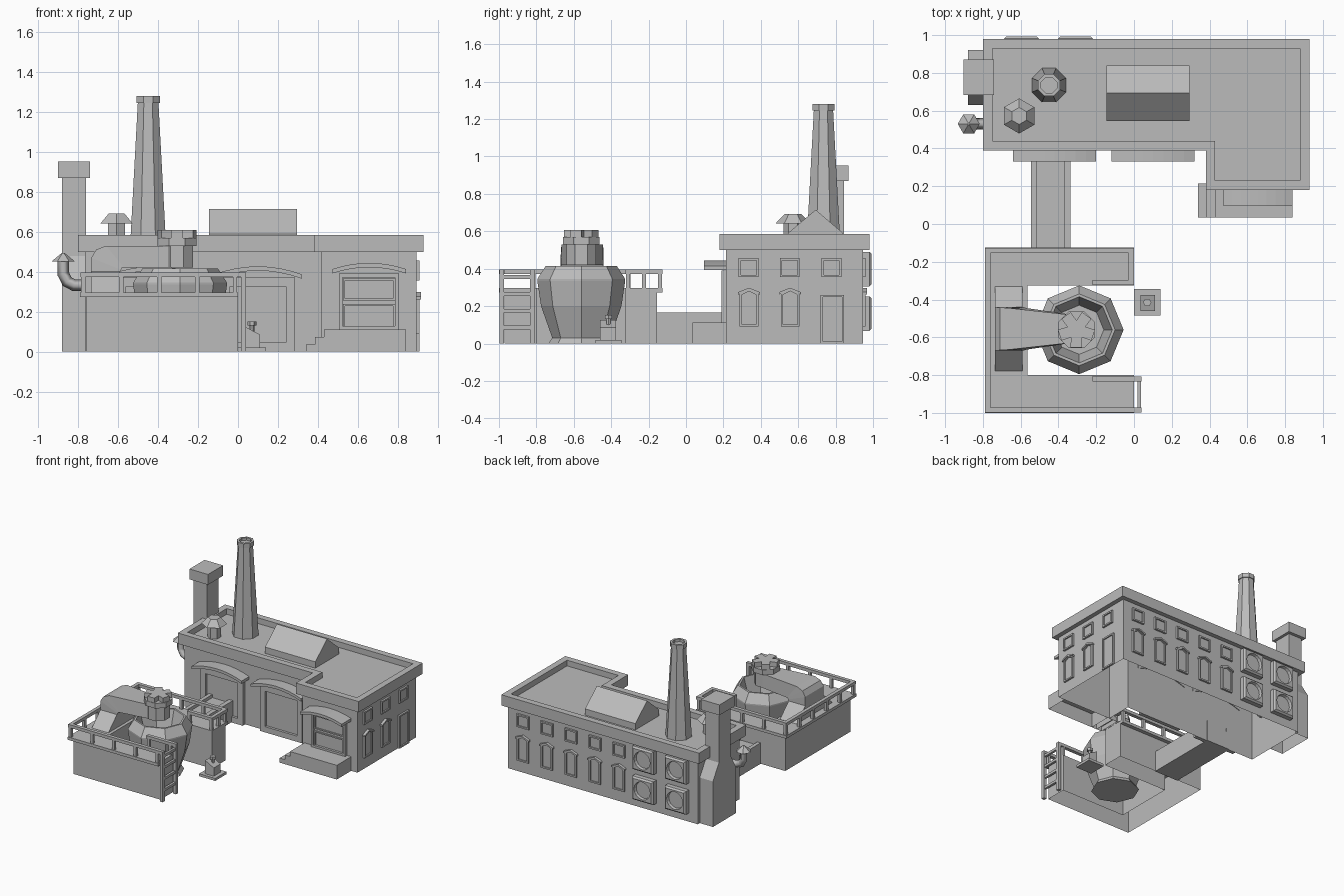
import bpy, bmesh
from math import sin, cos, pi

if "Cube" in bpy.data.objects:
    bpy.data.objects.remove(bpy.data.objects["Cube"])

GREY = (0.5, 0.5, 0.5, 1)
mat = bpy.data.materials.new("plain grey")
mat.use_nodes = True
mat.diffuse_color = GREY
mat.node_tree.nodes["Principled BSDF"].inputs["Base Color"].default_value = GREY


def loft(name, rings, start=False, end=True):
    """Skin a stack of equal point rings, optionally capping either end."""
    bm = bmesh.new()
    rows = [[bm.verts.new(p) for p in ring] for ring in rings]
    for a, b in zip(rows, rows[1:]):
        for i in range(len(a)):
            j = (i + 1) % len(a)
            bm.faces.new((a[i], a[j], b[j], b[i]))
    if start:
        bm.faces.new(rows[0][::-1])
    if end:
        bm.faces.new(rows[-1])
    bmesh.ops.recalc_face_normals(bm, faces=bm.faces)
    me = bpy.data.meshes.new(name)
    bm.to_mesh(me)
    bm.free()
    me.materials.append(mat)
    ob = bpy.data.objects.new(name, me)
    bpy.context.collection.objects.link(ob)
    return ob


def rect(x0, x1, y0, y1):
    return [(x0, y0), (x1, y0), (x1, y1), (x0, y1)]


def at(outline, z):
    return [(x, y, z) for x, y in outline]


def box(name, x0, x1, y0, y1, z0, z1, bottom=True):
    o = rect(x0, x1, y0, y1)
    return loft(name, [at(o, z0), at(o, z1)], bottom)


def ngon(n, r, cx=0, cy=0, turn=0.0):
    return [(cx + r * cos(2 * pi * (i + turn) / n), cy + r * sin(2 * pi * (i + turn) / n))
            for i in range(n)]


def turned(name, n, cx, cy, profile, turn=0.0, bottom=False):
    return loft(name, [at(ngon(n, r, cx, cy, turn), z) for r, z in profile], bottom)


# Wall mappings: along the wall, height, outward distance
def east(u, v, w): return (0.895 + w, u, v)
def north(u, v, w): return (u, 0.945 + w, v)
def south(u, v, w): return (u, 0.425 - w, v)
def porch(u, v, w): return (u, 0.215 - w, v)


def shrink(outline, d):
    """Scale an outline toward its middle by a margin d on each side."""
    us, vs = zip(*outline)
    cu, cv = (min(us) + max(us)) / 2, (min(vs) + max(vs)) / 2
    fu, fv = 1 - 2 * d / (max(us) - min(us)), 1 - 2 * d / (max(vs) - min(vs))
    return [(cu + (u - cu) * fu, cv + (v - cv) * fv) for u, v in outline]


def panel(name, wall, outline, depth=0.015, rim=0.012, sunk=0.01):
    inner = shrink(outline, rim)
    steps = [(outline, 0), (outline, depth), (inner, depth), (inner, depth - sunk)]
    return loft(name, [[wall(u, v, w) for u, v in o] for o, w in steps])


def small_window(wall, u):
    panel("upper_window", wall, rect(u - 0.053, u + 0.053, 0.355, 0.457))


def tall_window(wall, u, z0=0.09, half=0.05):
    arch = [(u - half, z0), (u + half, z0), (u + half, 0.27),
            (u, 0.292), (u - half, 0.27)]
    panel("tall_window", wall, arch)
    hood = [(u - half - 0.008, 0.262), (u, 0.285), (u + half + 0.008, 0.262),
            (u + half + 0.008, 0.275), (u, 0.298), (u - half - 0.008, 0.275)]
    loft("window_hood", [[wall(a, b, w) for a, b in hood] for w in (0, 0.022)])


# Main building: open underneath, with overhanging parapet and sunken roof
def plan(d):
    return [(-0.80 + d, 0.39 + d), (0.38 + d, 0.39 + d), (0.38 + d, 0.18 + d),
            (0.93 - d, 0.18 + d), (0.93 - d, 0.98 - d), (-0.80 + d, 0.98 - d)]


loft("main_building", [at(plan(d), z) for d, z in
     ((0.035, 0), (0.035, 0.5), (0, 0.5), (0, 0.585), (0.05, 0.585), (0.05, 0.54))])

# Windows and side door
for u in (0.335, 0.555, 0.778):
    small_window(east, u)
for u in (0.337, 0.557):
    tall_window(east, u)
panel("side_door", east, rect(0.72, 0.845, 0, 0.26))
for i in range(5):
    small_window(north, 0.76 - 0.21 * i)
    tall_window(north, 0.76 - 0.21 * i)

# Large square rear fans with round openings
for cu in (-0.595, -0.31):
    for cv in (0.16, 0.398):
        circle = ngon(16, 1)
        square = [(x / max(abs(x), abs(y)), y / max(abs(x), abs(y))) for x, y in circle]
        steps = [(square, 0.092, 0), (square, 0.092, 0.036), (square, 0.08, 0.048),
                 (circle, 0.07, 0.048), (circle, 0.066, 0.025)]
        loft("rear_fan", [[north(cu + x * s, cv + y * s, w) for x, y in o]
                          for o, s, w in steps])


# Arched canopies over the front doors
def canopy(cx, half, base, rise, front, back):
    n = 8
    arc = [(-1 + 2 * i / n, rise * (1 - (-1 + 2 * i / n) ** 2)) for i in range(n + 1)]
    o = [(cx + half * t, base + h) for t, h in arc]
    o += [(cx + half * t, base + h + 0.022) for t, h in reversed(arc)]
    loft("door_canopy", [[(x, y, z) for x, z in o] for y in (front, back)], True)


canopy(-0.42, 0.22, 0.365, 0.04, 0.33, 0.43)
canopy(0.10, 0.22, 0.365, 0.04, 0.33, 0.43)
canopy(0.657, 0.183, 0.392, 0.03, 0.095, 0.22)
for cx in (-0.42, 0.10):
    panel("garage_door", south, rect(cx - 0.185, cx + 0.185, 0, 0.37), 0.03, 0.045, 0.02)
panel("porch_door_frame", porch, rect(0.505, 0.805, 0.11, 0.39), 0.025, 0.018, 0.02)
panel("porch_door_upper", porch, rect(0.525, 0.785, 0.255, 0.365), 0.014, 0.01, 0.008)
panel("porch_door_lower", porch, rect(0.525, 0.785, 0.115, 0.238), 0.014, 0.01, 0.008)

# Porch platform and steps
box("porch_platform", 0.43, 0.84, 0.035, 0.215, 0, 0.112, False)
box("porch_step_high", 0.385, 0.43, 0.035, 0.215, 0, 0.073, False)
box("porch_step_low", 0.34, 0.385, 0.035, 0.215, 0, 0.036, False)

# Roof: round stack, gabled skylight, vent
turned("tall_stack", 8, -0.45, 0.735, [(0.097, 0.54), (0.056, 1.245), (0.063, 1.245),
       (0.063, 1.28), (0.045, 1.28), (0.045, 1.26)], 0.5)
gable = [(0.545, 0.54), (0.84, 0.54), (0.84, 0.59), (0.693, 0.715), (0.545, 0.59)]
loft("skylight", [[(x, y, z) for y, z in gable] for x in (-0.145, 0.295)], True)
turned("vent_stem", 6, -0.608, 0.572, [(0.05, 0.54), (0.05, 0.645)], 0.5)
turned("vent_cap", 6, -0.608, 0.572, [(0.093, 0.642), (0.045, 0.692)], 0.5, True)

# Square chimney with a shouldered base
steps = [(0.63, 0.92, 0), (0.63, 0.92, 0.36), (0.70, 0.845, 0.48), (0.70, 0.845, 0.88)]
loft("side_chimney", [at(rect(-0.88, -0.762, a, b), z) for a, b, z in steps])
box("side_chimney_cap", -0.902, -0.74, 0.682, 0.87, 0.87, 0.952)

# Bent exhaust pipe on the side wall
cu = bpy.data.curves.new("exhaust_pipe", "CURVE")
cu.dimensions = "3D"
cu.bevel_depth = 0.03
cu.bevel_resolution = 0
path = [(-0.875, 0.46), (-0.875, 0.39), (-0.855, 0.35), (-0.82, 0.332), (-0.75, 0.332)]
sp = cu.splines.new("POLY")
sp.points.add(len(path) - 1)
for p, (x, z) in zip(sp.points, path):
    p.co = (x, 0.53, z, 1)
cu.materials.append(mat)
bpy.context.collection.objects.link(bpy.data.objects.new("exhaust_pipe", cu))
turned("exhaust_cap", 6, -0.875, 0.53, [(0.058, 0.452), (0.006, 0.495)], 0, True)

# Low channel joining the building and the platform
channel = [(-0.545, 0), (-0.545, 0.165), (-0.515, 0.165), (-0.515, 0.14),
           (-0.37, 0.14), (-0.37, 0.165), (-0.335, 0.165), (-0.335, 0)]
loft("link_channel", [[(x, y, z) for x, z in channel] for y in (-0.16, 0.43)])


# U-shaped platform, open underneath, with overhanging deck
def u_plan(d):
    return [(-0.79 + d, -1 + d), (0, -1 + d), (0, -0.80), (-0.565, -0.80),
            (-0.565, -0.325), (0, -0.325), (0, -0.125 - d), (-0.79 + d, -0.125 - d)]


loft("platform", [at(u_plan(d), z) for d, z in
     ((0.03, 0), (0.03, 0.274), (0, 0.274), (0, 0.297))])


# Railings: a flat top rail with evenly spaced posts
def railing(x0, y0, x1, y1, posts):
    h = 0.014
    box("hand_rail", min(x0, x1) - h, max(x0, x1) + h, min(y0, y1) - h, max(y0, y1) + h,
        0.373, 0.397)
    for i in range(posts):
        t = i / (posts - 1)
        x, y = x0 + (x1 - x0) * t, y0 + (y1 - y0) * t
        box("rail_post", x - 0.011, x + 0.011, y - 0.011, y + 0.011, 0.297, 0.375)


railing(-0.774, -0.985, -0.015, -0.985, 5)
railing(-0.774, -0.985, -0.774, -0.14, 6)
railing(-0.774, -0.14, -0.015, -0.14, 5)
railing(-0.015, -0.14, -0.015, -0.31, 3)
railing(-0.015, -0.31, -0.205, -0.31, 2)
railing(-0.015, -0.82, -0.205, -0.82, 2)

# Ladder
for y in (-0.985, -0.82):
    box("ladder_stile", 0.015, 0.04, y - 0.013, y + 0.013, 0, 0.397)
    box("ladder_grip", -0.02, 0.04, y - 0.013, y + 0.013, 0.373, 0.397)
for i in range(4):
    box("ladder_rung", 0.018, 0.036, -0.985, -0.82, 0.075 + 0.09 * i, 0.095 + 0.09 * i)

# Faceted vat
turned("vat", 8, -0.29, -0.56, [(0.175, 0), (0.155, 0.03), (0.215, 0.2), (0.235, 0.335),
       (0.235, 0.345), (0.19, 0.415), (0.175, 0.415), (0.13, 0.25)], 0, True)

# Extraction duct, head and star valve
sections = [(-0.735, 0.295, -0.59, 0.295, 0.225), (-0.735, 0.40, -0.59, 0.40, 0.115),
            (-0.735, 0.47, -0.585, 0.41, 0.115), (-0.71, 0.51, -0.58, 0.42, 0.113),
            (-0.66, 0.53, -0.57, 0.42, 0.11), (-0.30, 0.53, -0.30, 0.42, 0.07)]
loft("duct", [[(a, -0.555 - h, b), (a, -0.555 + h, b), (c, -0.555 + h, d),
               (c, -0.555 - h, d)] for a, b, c, d, h in sections])
turned("duct_head", 8, -0.305, -0.56, [(0.085, 0.42), (0.085, 0.53), (0.105, 0.53),
       (0.105, 0.57)], 0.5, True)
star = [p for pair in zip(ngon(10, 0.098, -0.305, -0.56), ngon(10, 0.05, -0.305, -0.56, 0.5))
        for p in pair]
star = [p for i, p in enumerate(star) if i % 4 != 3]
loft("star_valve", [at(star, 0.57), at(star, 0.608)])

# Lever post
box("lever_base", 0, 0.14, -0.485, -0.345, 0, 0.02)
wedge = [(0.035, 0.02), (0.11, 0.02), (0.11, 0.085), (0.035, 0.125)]
loft("lever_post", [[(x, y, z) for x, z in wedge] for y in (-0.46, -0.375)], True)
turned("lever_knob", 6, 0.07, -0.415, [(0.012, 0.09), (0.012, 0.13), (0.022, 0.13),
       (0.022, 0.152)])
